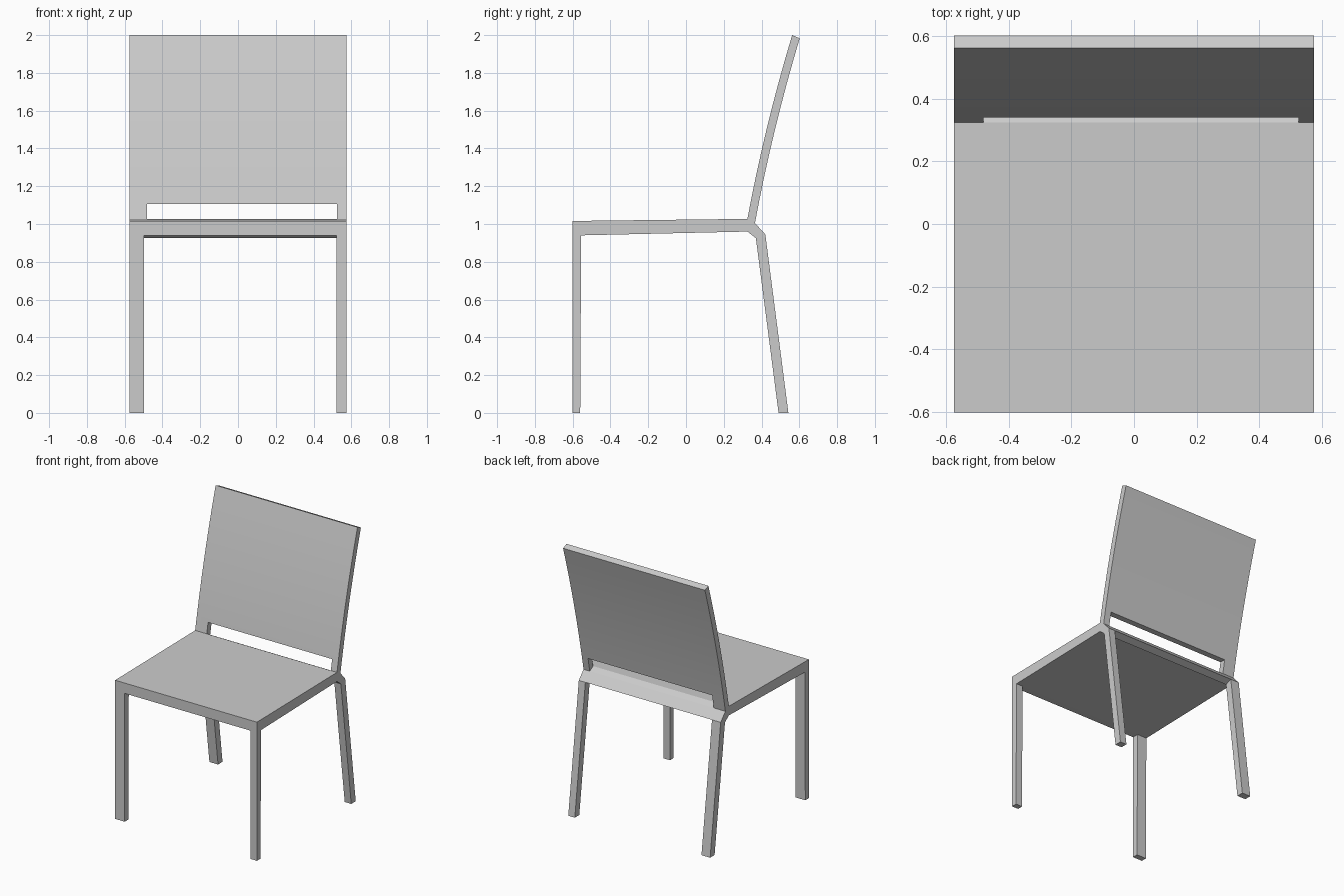
import bpy, bmesh

if "Cube" in bpy.data.objects:
    bpy.data.objects.remove(bpy.data.objects["Cube"])

W = 0.575  # half width of the chair

grey = bpy.data.materials.new("grey")
grey.diffuse_color = (0.6, 0.6, 0.6, 1)
grey.use_nodes = True
grey.node_tree.nodes["Principled BSDF"].inputs["Base Color"].default_value = grey.diffuse_color


def prism(name, profile, x0, x1, smooth=False):
    """Extrude a (y, z) side profile from x0 to x1."""
    bm = bmesh.new()
    face = bm.faces.new([bm.verts.new((x0, y, z)) for y, z in profile])
    ext = bmesh.ops.extrude_face_region(bm, geom=[face])
    verts = [v for v in ext["geom"] if isinstance(v, bmesh.types.BMVert)]
    bmesh.ops.translate(bm, verts=verts, vec=(x1 - x0, 0, 0))
    bmesh.ops.recalc_face_normals(bm, faces=bm.faces)
    mesh = bpy.data.meshes.new(name)
    bm.to_mesh(mesh)
    bm.free()
    mesh.materials.append(grey)
    obj = bpy.data.objects.new(name, mesh)
    bpy.context.collection.objects.link(obj)
    if smooth:
        bpy.context.view_layer.objects.active = obj
        obj.select_set(True)
        bpy.ops.object.shade_smooth_by_angle(angle=0.5)
        obj.select_set(False)
    return obj


# Seat slab with the bent rear rail
prism("seat", [(-0.602, 1.016), (0.325, 1.027), (0.365, 1.005), (0.42, 0.945),
               (0.37, 0.925), (0.325, 0.96), (-0.555, 0.94), (-0.602, 0.94)], -W, W)

# Legs: the left ones are wider than the right ones
front_leg = [(-0.602, 0.94), (-0.555, 0.94), (-0.56, 0), (-0.602, 0)]
rear_leg = [(0.37, 0.925), (0.42, 0.945), (0.542, 0), (0.49, 0)]
prism("front_left_leg", front_leg, -W, -0.497)
prism("front_right_leg", front_leg, 0.522, W)
prism("rear_left_leg", rear_leg, -W, -0.505)
prism("rear_right_leg", rear_leg, 0.522, W)


# Gently bowed backrest
def bow(start, end, sag=0.014, steps=8):
    points = []
    for i in range(steps + 1):
        t = i / steps
        y = start[0] + (end[0] - start[0]) * t - sag * 4 * t * (1 - t)
        points.append((y, start[1] + (end[1] - start[1]) * t))
    return points


back = prism("backrest", bow((0.325, 1.027), (0.562, 2.0))
             + bow((0.365, 1.005), (0.602, 1.983))[::-1], -W, W, smooth=True)

# Slot between the seat and the backrest panel
cutter = prism("slot_cutter", [(0.2, 0.95), (0.5, 0.95), (0.5, 1.105), (0.2, 1.105)],
               -0.481, 0.525)
cutter.hide_render = True
cutter.hide_set(True)
slot = back.modifiers.new("slot", "BOOLEAN")
slot.operation = "DIFFERENCE"
slot.solver = "EXACT"
slot.object = cutter
